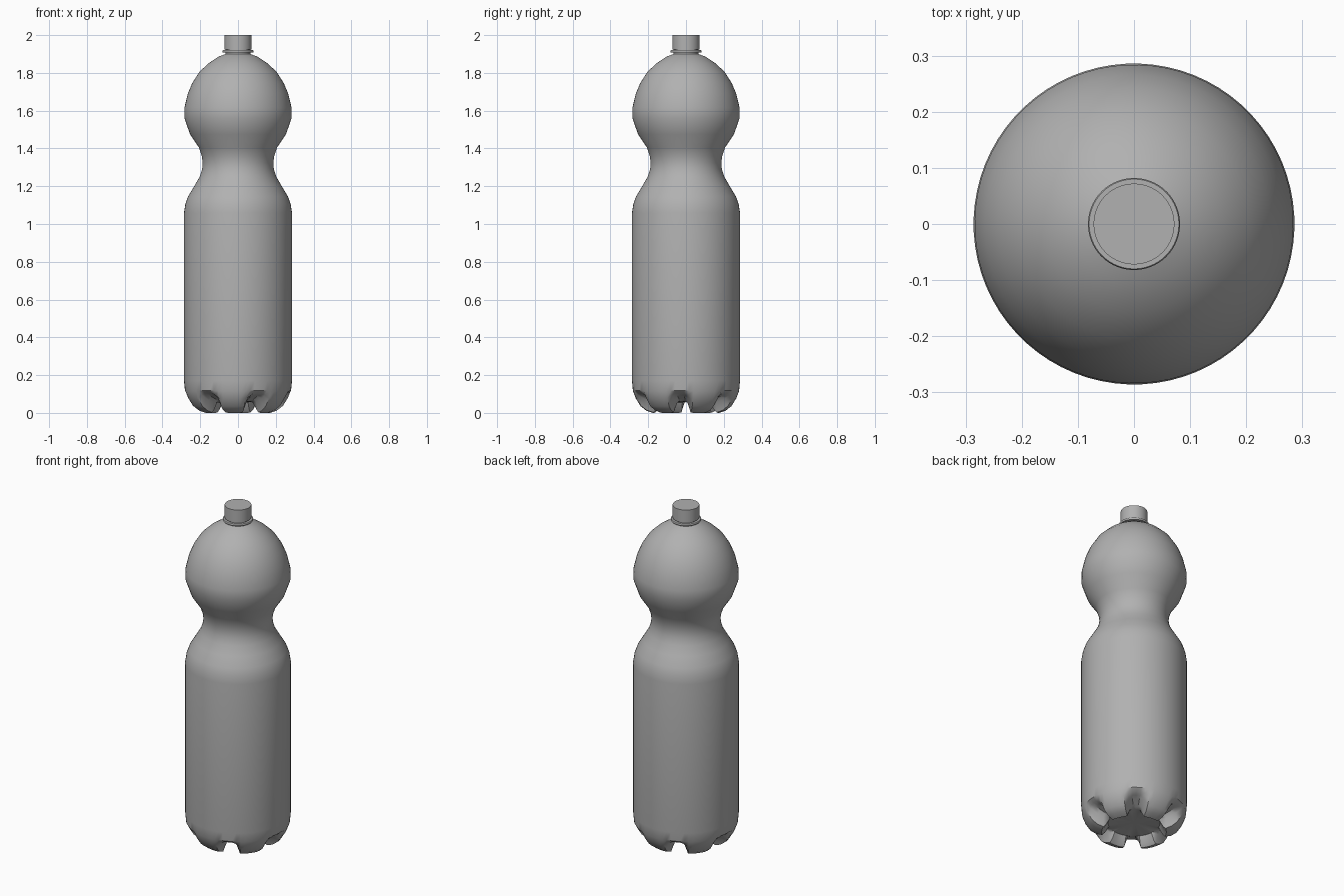
import bpy, bmesh, math

if "Cube" in bpy.data.objects:
    bpy.data.objects.remove(bpy.data.objects["Cube"])

SEG = 72

# Mid-grey plastic
plastic = bpy.data.materials.new("grey_plastic")
plastic.diffuse_color = (.44, .44, .44, 1)
plastic.use_nodes = True
plastic.node_tree.nodes["Principled BSDF"].inputs["Base Color"].default_value = plastic.diffuse_color


def lathe(name, profile, angle=40):
    """Build a closed surface of rings; profile(theta) lists (radius, height)."""
    bm = bmesh.new()
    columns = []
    n = len(profile(0.0))
    bottom = bm.verts.new((0, 0, profile(0.0)[0][1]))
    top = bm.verts.new((0, 0, profile(0.0)[-1][1]))
    for s in range(SEG):
        t = math.radians(-7) + 2 * math.pi * s / SEG
        columns.append([bm.verts.new((r * math.cos(t), r * math.sin(t), z))
                        for r, z in profile(t)[1:-1]])
    for s in range(SEG):
        a, b = columns[s], columns[(s + 1) % SEG]
        bm.faces.new((bottom, b[0], a[0]))
        bm.faces.new((top, a[-1], b[-1]))
        for k in range(n - 3):
            bm.faces.new((a[k], b[k], b[k + 1], a[k + 1]))
    bmesh.ops.recalc_face_normals(bm, faces=bm.faces)
    mesh = bpy.data.meshes.new(name)
    bm.to_mesh(mesh)
    bm.free()
    mesh.materials.append(plastic)
    obj = bpy.data.objects.new(name, mesh)
    bpy.context.collection.objects.link(obj)
    bpy.ops.object.select_all(action='DESELECT')
    obj.select_set(True)
    bpy.context.view_layer.objects.active = obj
    bpy.ops.object.shade_smooth_by_angle(angle=math.radians(angle))
    return obj


# Base profiles: along a foot and along a groove between two feet
FOOT = [(0, .06), (.07, .06), (.14, .055), (.16, .015), (.175, 0), (.21, .012),
        (.24, .035), (.266, .077), (.281, .115)]
GROOVE = [(0, .06), (.07, .06), (.14, .06), (.16, .066), (.18, .074), (.21, .086),
          (.235, .095), (.26, .102), (.281, .118)]
# Straight body, waist, upper bulb and neck
BODY = [(.286, .17), (.286, 1.06), (.279, 1.105), (.265, 1.145), (.232, 1.2),
        (.203, 1.25), (.19, 1.29), (.187, 1.325), (.192, 1.36), (.207, 1.405),
        (.254, 1.475), (.284, 1.56), (.284, 1.615), (.266, 1.69), (.243, 1.745),
        (.205, 1.805), (.157, 1.85), (.105, 1.885), (.066, 1.9), (.066, 1.93), (0, 1.93)]


def bottle_profile(t):
    # Six grooves, evenly spaced around the axis
    d = abs((math.degrees(t) + 7 + 30) % 60 - 30)
    w = min(1, max(0, (16 - d) / 9))
    w = w * w * (3 - 2 * w)
    base = [(f[0] + (g[0] - f[0]) * w, f[1] + (g[1] - f[1]) * w)
            for f, g in zip(FOOT, GROOVE)]
    return base + BODY


lathe("bottle_body", bottle_profile, 35)

# Thin collar below the cap
lathe("neck_ring", lambda t: [(0, 1.908), (.08, 1.908), (.082, 1.911),
                              (.082, 1.917), (.08, 1.92), (0, 1.92)])

# Screw cap
lathe("cap", lambda t: [(0, 1.925), (.072, 1.925), (.072, 2.0), (0, 2.0)])
